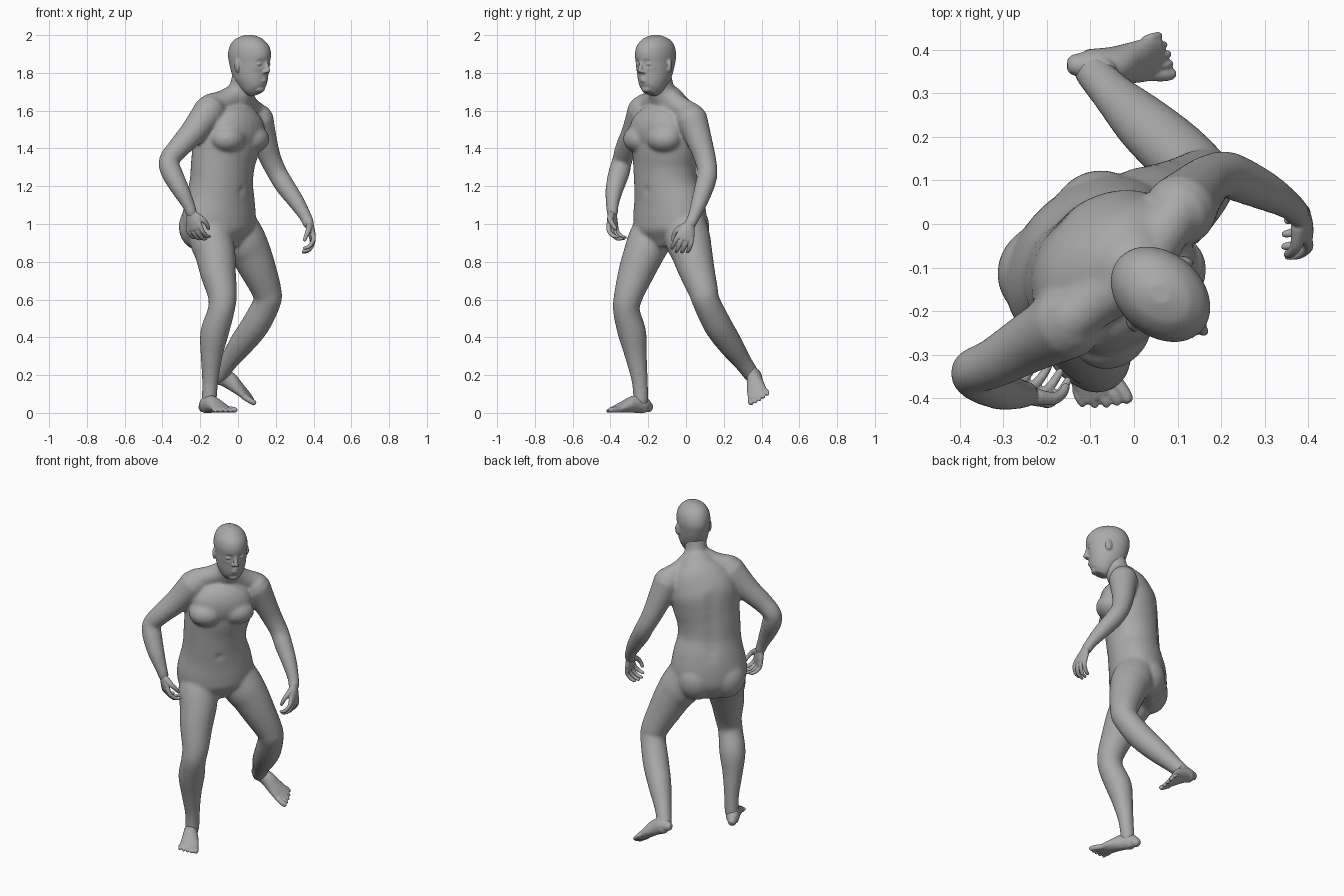
import bpy
import bmesh
import math
from mathutils import Vector, Matrix

cube = bpy.data.objects.get("Cube")
if cube:
    bpy.data.objects.remove(cube)

skin = bpy.data.materials.new("grey skin")
skin.use_nodes = True
GREY = (0.4, 0.4, 0.4, 1)
skin.diffuse_color = GREY
skin.node_tree.nodes["Principled BSDF"].inputs["Base Color"].default_value = GREY

LEFT = Vector((0.7, 0.7, 0)).normalized()
FRONT = Vector((0.7, -0.7, 0)).normalized()
UP = Vector((0, 0, 1))


def spline(keys, steps):
    """Smooth samples through keys of (x, y, z, width, depth)."""
    keys = [Vector(k if len(k) == 5 else (*k, k[3])) for k in keys]
    out = []
    for i in range(len(keys) - 1):
        p0, p1, p2 = keys[max(i - 1, 0)], keys[i], keys[i + 1]
        p3 = keys[min(i + 2, len(keys) - 1)]
        for s in range(steps):
            t = s / steps
            out.append(0.5 * (2 * p1 + (p2 - p0) * t + (2 * p0 - 5 * p1 + 4 * p2 - p3) * t * t
                              + (3 * p1 - p0 - 3 * p2 + p3) * t ** 3))
    return out + [keys[-1]]


def tube(bm, keys, side, round_ends=True, steps=6, segs=24):
    """Loft elliptical rings along a path and close both ends."""
    samples = spline(keys, steps)
    pts = [Vector(s[:3]) for s in samples]
    last = len(pts) - 1
    rings = []
    for i, s in enumerate(samples):
        t = (pts[min(i + 1, last)] - pts[max(i - 1, 0)]).normalized()
        rings.append((pts[i], t, s[3], s[4]))
    if round_ends:
        def cap(ring, sign):
            p, t, a, b = ring
            r = min(a, b)
            return [(p + t * sign * r * d, t, a * k, b * k) for d, k in ((0.5, 0.85), (0.85, 0.5))]
        rings = cap(rings[0], -1)[::-1] + rings + cap(rings[-1], 1)
    loops = []
    for p, t, a, b in rings:
        u = (side - t * side.dot(t)).normalized()
        v = t.cross(u)
        angles = [2 * math.pi * k / segs for k in range(segs)]
        loops.append([bm.verts.new(p + u * a * math.cos(w) + v * b * math.sin(w)) for w in angles])
    for lo, hi in zip(loops, loops[1:]):
        for k in range(segs):
            n = (k + 1) % segs
            bm.faces.new((lo[k], lo[n], hi[n], hi[k]))
    bm.faces.new(loops[0])
    bm.faces.new(loops[-1])


def ball(bm, centre, size, axes=None):
    m = Matrix.Translation(centre) @ (axes or Matrix()) @ Matrix.Diagonal((*size, 1))
    bmesh.ops.create_uvsphere(bm, u_segments=24, v_segments=16, radius=1, matrix=m)


def dent(bm, centre, radius, push):
    for v in bm.verts:
        d = (v.co - centre).length / radius
        if d < 1:
            v.co += push * (1 - d * d) ** 2


def frame(origin, x, y, z):
    m = Matrix((x, y, z)).transposed().to_4x4()
    m.translation = origin
    return m


def finish(name, bm, voxel, smooth, matrix=None):
    """Fuse the overlapping volumes into one soft skin."""
    if matrix:
        bm.transform(matrix)
    bmesh.ops.recalc_face_normals(bm, faces=bm.faces)
    mesh = bpy.data.meshes.new(name)
    bm.to_mesh(mesh)
    bm.free()
    mesh.materials.append(skin)
    ob = bpy.data.objects.new(name, mesh)
    bpy.context.collection.objects.link(ob)
    rem = ob.modifiers.new("fuse", 'REMESH')
    rem.mode = 'VOXEL'
    rem.voxel_size = voxel
    rem.use_smooth_shade = True
    sm = ob.modifiers.new("soften", 'SMOOTH')
    sm.factor = 0.5
    sm.iterations = smooth


# Torso and neck
bm = bmesh.new()
tube(bm, [(-.09, -.085, .87, .12, .09), (-.1, -.085, .95, .205, .155), (-.1, -.085, 1.03, .22, .165),
          (-.095, -.092, 1.12, .206, .16), (-.088, -.107, 1.22, .182, .153), (-.08, -.111, 1.32, .182, .155),
          (-.062, -.108, 1.42, .193, .162), (-.05, -.097, 1.52, .195, .155), (-.03, -.092, 1.6, .165, .122),
          (-.005, -.105, 1.66, .105, .088), (.018, -.128, 1.71, .068, .07), (.035, -.142, 1.8, .06, .065)],
     LEFT, round_ends=False, segs=48)
dent(bm, Vector((-.088, -.1, 1.18)) + FRONT * .156, .025, FRONT * -.014)
for i in range(8):
    dent(bm, Vector((-.075, -.1, 1.16 + .05 * i)) - FRONT * .158, .06, FRONT * .007)
body_axes = frame((0, 0, 0), LEFT, FRONT, UP)
ball(bm, Vector((-.045, -.112, 1.495)) + FRONT * .065, (.175, .098, .135), body_axes)
for s in (-1, 1):
    ball(bm, Vector((-.05, -.118, 1.45)) + FRONT * .085 + LEFT * .088 * s, (.1, .088, .075), body_axes)
    ball(bm, Vector((-.1, -.09, .985)) - FRONT * .06 + LEFT * .085 * s, (.115, .108, .125), body_axes)

# Shoulder slopes
for end in ((-.15, -.22, 1.63, .06), (.1, .03, 1.582, .06)):
    tube(bm, [(.012, -.125, 1.7, .058), (end[0] * .5, (end[1] - .12) * .5, end[2] * .5 + .835, .06), end], UP)

# Legs
tube(bm, [(-.16, -.15, 1.0, .115), (-.14, -.195, .91, .115), (-.12, -.225, .84, .107),
          (-.105, -.265, .74, .095), (-.083, -.305, .62, .077), (-.09, -.315, .54, .071),
          (-.125, -.285, .42, .075), (-.14, -.265, .3, .058), (-.147, -.245, .17, .043),
          (-.152, -.238, .065, .04)], LEFT)
tube(bm, [(-.02, -.01, 1.0, .118), (.03, .012, .91, .12), (.065, .03, .85, .11), (.106, .055, .76, .097),
          (.15, .09, .65, .08), (.155, .107, .59, .073), (.095, .165, .47, .075),
          (.022, .23, .37, .067), (-.05, .3, .27, .049), (-.098, .353, .195, .042)], LEFT)

# Arms
tube(bm, [(-.15, -.225, 1.6, .085), (-.235, -.27, 1.49, .07), (-.317, -.317, 1.4, .058),
          (-.366, -.338, 1.335, .053), (-.35, -.355, 1.27, .056), (-.303, -.38, 1.18, .047),
          (-.262, -.39, 1.1, .034), (-.247, -.39, 1.06, .031)], LEFT)
tube(bm, [(.105, .03, 1.555, .084), (.137, .068, 1.45, .069), (.17, .1, 1.35, .058),
          (.208, .114, 1.27, .053), (.247, .1, 1.205, .052), (.307, .072, 1.12, .044),
          (.357, .042, 1.04, .033), (.374, .023, 1.0, .031)], LEFT)
finish("body", bm, .009, 10)

# Head: x is left, y is forward, z is the height above the floor
X = Vector((1, 0, 0))
bm = bmesh.new()
tube(bm, [(0, .044, 1.69, .034, .036), (0, .034, 1.715, .058, .066), (0, .02, 1.76, .078, .088),
          (0, .008, 1.8, .086, .106), (0, 0, 1.85, .091, .119), (0, -.003, 1.9, .095, .126),
          (0, -.005, 1.945, .086, .113), (0, -.005, 1.98, .06, .079), (0, -.005, 2.0, .02, .026)],
     X, round_ends=False, segs=64, steps=8)
for s in (-1, 1):
    dent(bm, Vector((s * .036, .11, 1.848)), .032, Vector((0, -.01, 0)))
for s in (-1, 1):
    ball(bm, (s * .036, .095, 1.847), (.017, .013, .009))
    ball(bm, (s * .094, -.01, 1.838), (.011, .022, .036), Matrix.Rotation(s * -.4, 4, 'Z'))
    ball(bm, (s * .012, .113, 1.805), (.01, .012, .009))
tube(bm, [(0, .112, 1.862, .009), (0, .12, 1.835, .01), (0, .127, 1.812, .012)], X)
for z, r in ((1.77, .006), (1.757, .007)):
    tube(bm, [(-.024, .093, z, .004), (0, .104, z + .002, r), (.024, .093, z, .004)], UP)
ball(bm, (0, .07, 1.715), (.032, .022, .02))
look = Vector((.76, -.65, 0)).normalized()
finish("head", bm, .005, 5, frame((.063, -.163, 0), UP.cross(look), look, UP))


# Hands: x is toward the thumb, y is the way the palm faces, z is along the fingers
def hand(name, wrist, along, thumb, palm):
    bm = bmesh.new()
    tube(bm, [(0, 0, -.02, .026, .025), (0, 0, .01, .03, .022), (0, 0, .05, .045, .02),
              (0, 0, .085, .046, .015)], X)
    for i, length in enumerate((.82, .97, 1.05, .95)):
        o = -.036 + .024 * i
        tube(bm, [(o, 0, .07, .013), (o * 1.15, .006, .07 + .038 * length, .012),
                  (o * 1.2, .034, .07 + .07 * length, .011),
                  (o * 1.15, .066 * length, .07 + .076 * length, .009)], X, segs=12)
    tube(bm, [(.022, .006, .02, .019), (.05, .02, .05, .015), (.057, .038, .077, .012),
              (.052, .053, .1, .01)], UP + X, segs=12)
    z = Vector(along).normalized()
    x = Vector(thumb)
    x = (x - z * x.dot(z)).normalized()
    y = z.cross(x)
    if y.dot(Vector(palm)) < 0:
        y.negate()
    finish(name, bm, .004, 3, frame(wrist, x, y, z))


hand("right_hand", (-.247, -.39, 1.06), (.2, 0, -1), (.8, -.5, 0), (.6, .8, 0))
hand("left_hand", (.377, .02, 1.0), (.25, -.35, -1), (.15, -.95, 0), (-1, 0, 0))


# Feet: x is toward the big toe, y is forward, z is away from the sole
def foot(name, origin, forward, up, inner):
    bm = bmesh.new()
    tube(bm, [(0, -.045, .03, .026, .028), (0, -.015, .042, .038, .042), (0, .04, .046, .041, .046),
              (.002, .095, .034, .049, .034), (.002, .14, .023, .054, .023), (.002, .172, .016, .052, .015)], X)
    tube(bm, [(0, -.004, .03, .036), (0, 0, .06, .034), (0, 0, .08, .03)], X)
    for i in range(5):
        o = .042 - .0225 * i
        r = .016 if i == 0 else .012 - .0005 * i
        end = .212 - .002 * i - .002 * i * i
        tube(bm, [(o * .95, .15 - .004 * i, .018, r), (o * 1.05, end - .02, .017, r),
                  (o * 1.05, end, r, r * .9)], X, segs=12)
    y = Vector(forward).normalized()
    z = Vector(up)
    z = (z - y * z.dot(y)).normalized()
    x = y.cross(z)
    if x.dot(Vector(inner)) < 0:
        x.negate()
    finish(name, bm, .004, 4, frame(origin, x, y, z))


foot("right_foot", (-.161, -.238, 0), (.5, -.86, 0), (0, 0, 1), (1, 0, 0))
foot("left_foot", (-.105, .378, .155), (.88, .06, -.47), (.45, -.35, .82), (0, -1, 0))
